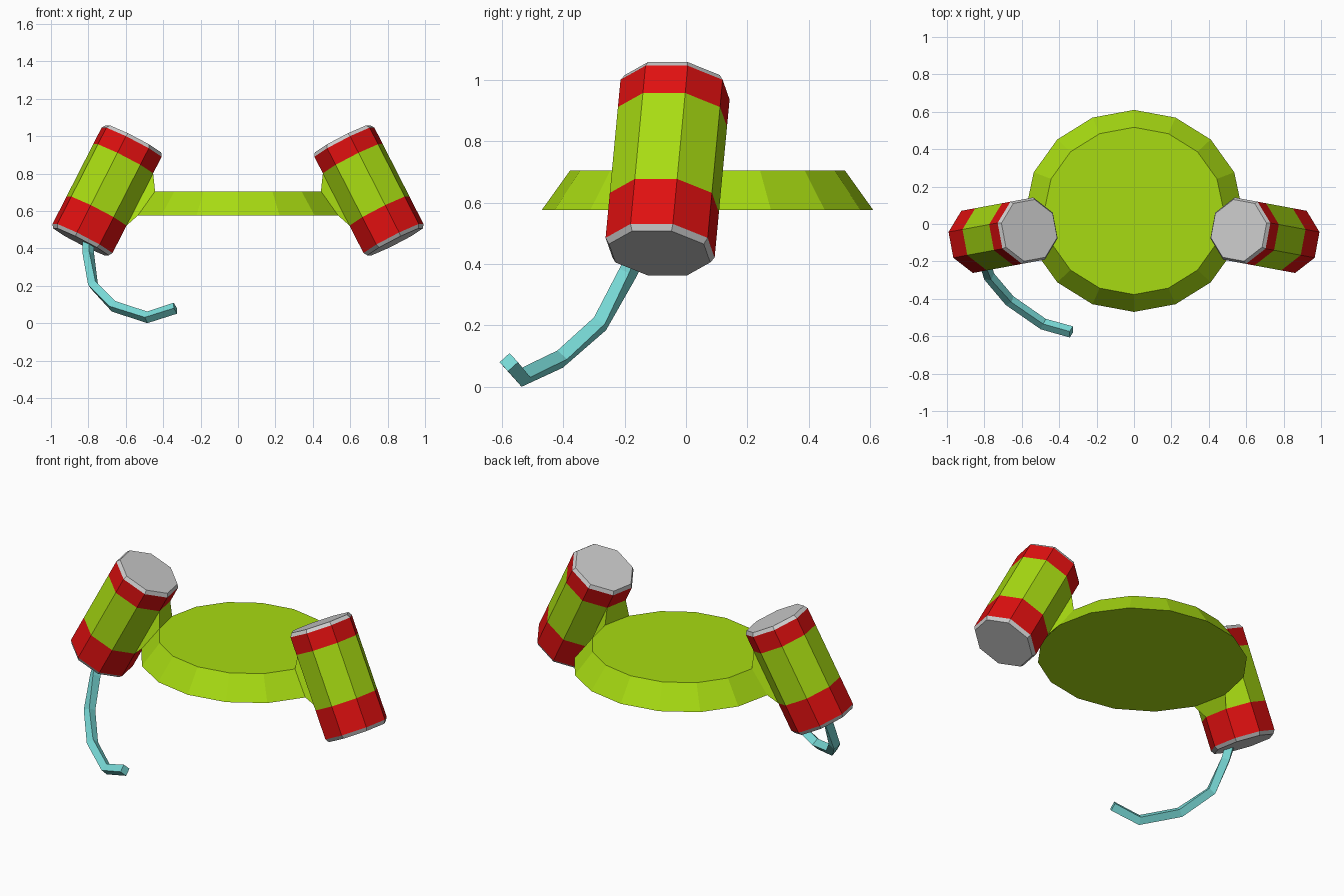
import bpy
import math
from mathutils import Matrix, Vector

if "Cube" in bpy.data.objects:
    bpy.data.objects.remove(bpy.data.objects["Cube"])


def material(name, rgb):
    m = bpy.data.materials.new(name)
    m.diffuse_color = (*rgb, 1)
    m.use_nodes = True
    m.node_tree.nodes["Principled BSDF"].inputs["Base Color"].default_value = m.diffuse_color
    return m


GREEN = material("lime green", (0.39, 0.71, 0.006))
RED = material("red", (0.73, 0.005, 0.005))
SILVER = material("silver", (0.60, 0.60, 0.60))
AQUA = material("aqua", (0.19, 0.70, 0.68))


def loft(name, rings, mats, bands=None, mirror=False):
    """Skin closed rings of points; bands gives a material index per band."""
    n = len(rings[0])
    verts = [tuple(p) for ring in rings for p in ring]
    faces, idx = [tuple(reversed(range(n)))], [0]
    for k in range(len(rings) - 1):
        for i in range(n):
            a, b = k * n + i, k * n + (i + 1) % n
            faces.append((a, b, b + n, a + n))
            idx.append(bands[k] if bands else 0)
    faces.append(tuple(range(len(verts) - n, len(verts))))
    idx.append(0)
    me = bpy.data.meshes.new(name)
    me.from_pydata(verts, [], faces)
    for m in mats:
        me.materials.append(m)
    for poly, i in zip(me.polygons, idx):
        poly.material_index = i
    ob = bpy.data.objects.new(name, me)
    bpy.context.collection.objects.link(ob)
    if mirror:
        ob.modifiers.new("Mirror", 'MIRROR').use_mirror_merge = False
    return ob


def ring(n, rx, ry, z, cy=0.0, phase=0.0):
    angles = [phase + math.tau * i / n for i in range(n)]
    return [Vector((rx * math.cos(a), cy + ry * math.sin(a), z)) for a in angles]


# Flat tapered hat disc
low = ring(16, 0.58, 0.54, 0.575, 0.07)
high = ring(16, 0.48, 0.447, 0.705, 0.07)
loft("hat_disc", [low, high], [GREEN])

# Tilted eight-sided cans, one per side
place = (Matrix.Translation((0.70, -0.06, 0.71))
         @ Matrix.Rotation(math.radians(-10.5), 4, 'Z')
         @ Matrix.Rotation(math.radians(-27.4), 4, 'Y'))
profile = [(0.170, -0.31), (0.183, -0.29), (0.183, -0.125),
           (0.183, 0.19), (0.183, 0.29), (0.170, 0.31)]
can = [[place @ p for p in ring(8, r, r, z, phase=math.pi / 8)] for r, z in profile]
loft("drink_can", can, [SILVER, RED, GREEN], [0, 1, 2, 1, 0], mirror=True)

# Brackets joining a disc side face to the inner green face of each can
disc_face = [low[15], low[0], high[0], high[15]]
can_face = [can[2][4], can[2][3], can[3][3], can[3][4]]
loft("can_bracket", [disc_face, can_face], [GREEN], mirror=True)

# Drinking tube with a diamond section, hanging from one can
path = [Vector(p) for p in [(-0.80, -0.15, 0.45), (-0.80, -0.19, 0.37),
                            (-0.775, -0.28, 0.205), (-0.665, -0.41, 0.09),
                            (-0.485, -0.535, 0.031), (-0.335, -0.577, 0.08)]]
sections = []
for i, p in enumerate(path):
    t = Vector()
    if i > 0:
        t += (p - path[i - 1]).normalized()
    if i < len(path) - 1:
        t += (path[i + 1] - p).normalized()
    t.normalize()
    side = t.cross(Vector((0, 0, 1))).normalized() * 0.031
    up = side.cross(t)
    sections.append([p + side, p + up, p - side, p - up])
loft("drinking_tube", [list(reversed(s)) for s in sections], [AQUA])
